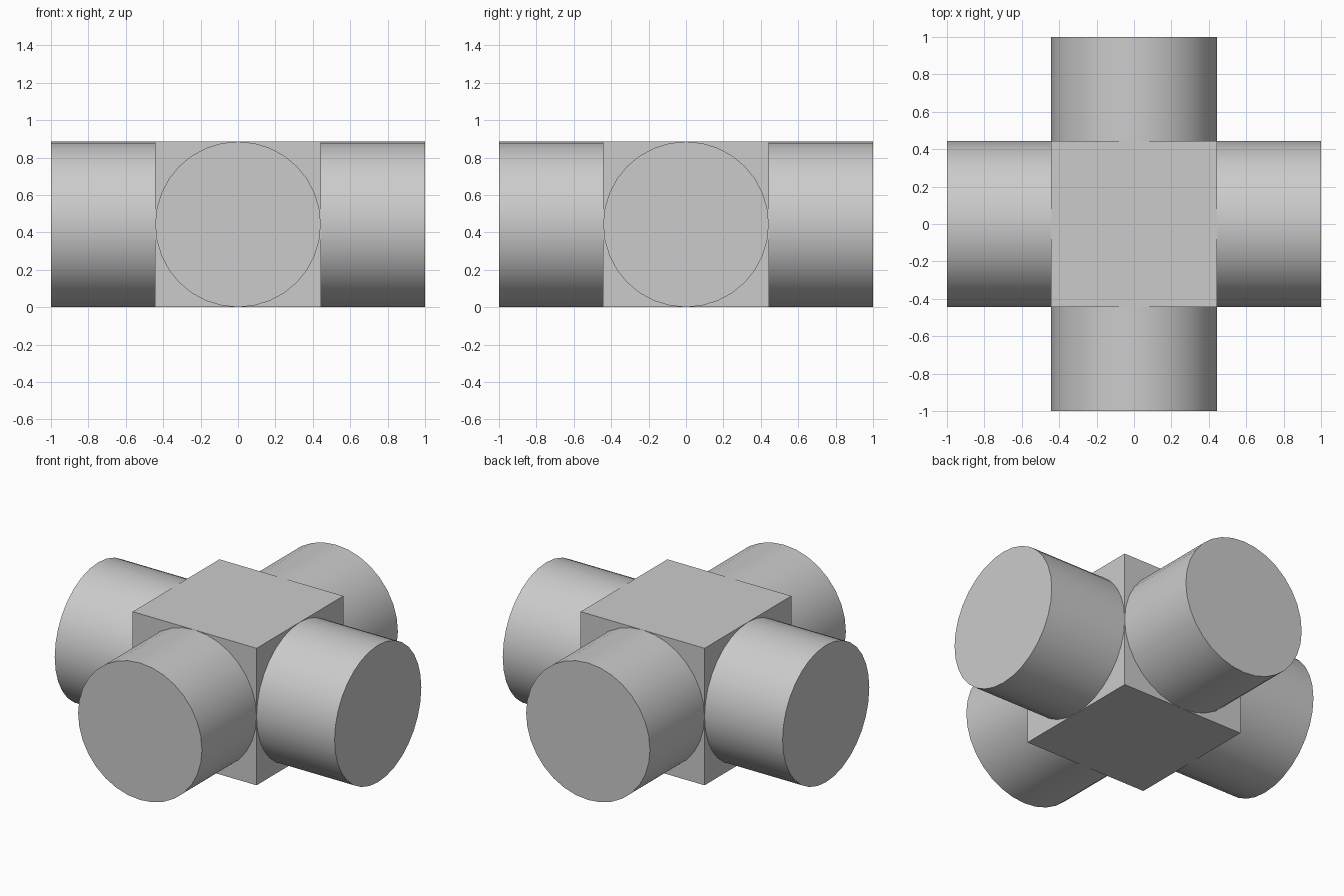
import bpy
from math import pi, radians

cube = bpy.data.objects.get("Cube")
if cube:
    bpy.data.objects.remove(cube, do_unlink=True)

RADIUS = 0.4425   # also half the hub size
LENGTH = 2.0

# Single plain grey
grey = bpy.data.materials.new("plain_grey")
grey.use_nodes = True
colour = (0.6, 0.6, 0.6, 1)
grey.diffuse_color = colour
grey.node_tree.nodes["Principled BSDF"].inputs["Base Color"].default_value = colour


def finish(name):
    obj = bpy.context.object
    obj.name = name
    obj.data.materials.append(grey)
    return obj


def pipe(name, rotation):
    """Round bar running straight through the hub."""
    bpy.ops.mesh.primitive_cylinder_add(
        vertices=32, radius=RADIUS, depth=LENGTH,
        location=(0, 0, RADIUS), rotation=rotation)
    finish(name)
    bpy.ops.object.shade_smooth_by_angle(angle=radians(30))


# Central block
bpy.ops.mesh.primitive_cube_add(size=2 * RADIUS, location=(0, 0, RADIUS))
finish("centre_block")

# Crossing bars
pipe("side_to_side_pipe", (0, pi / 2, 0))
pipe("front_to_back_pipe", (pi / 2, 0, 0))
